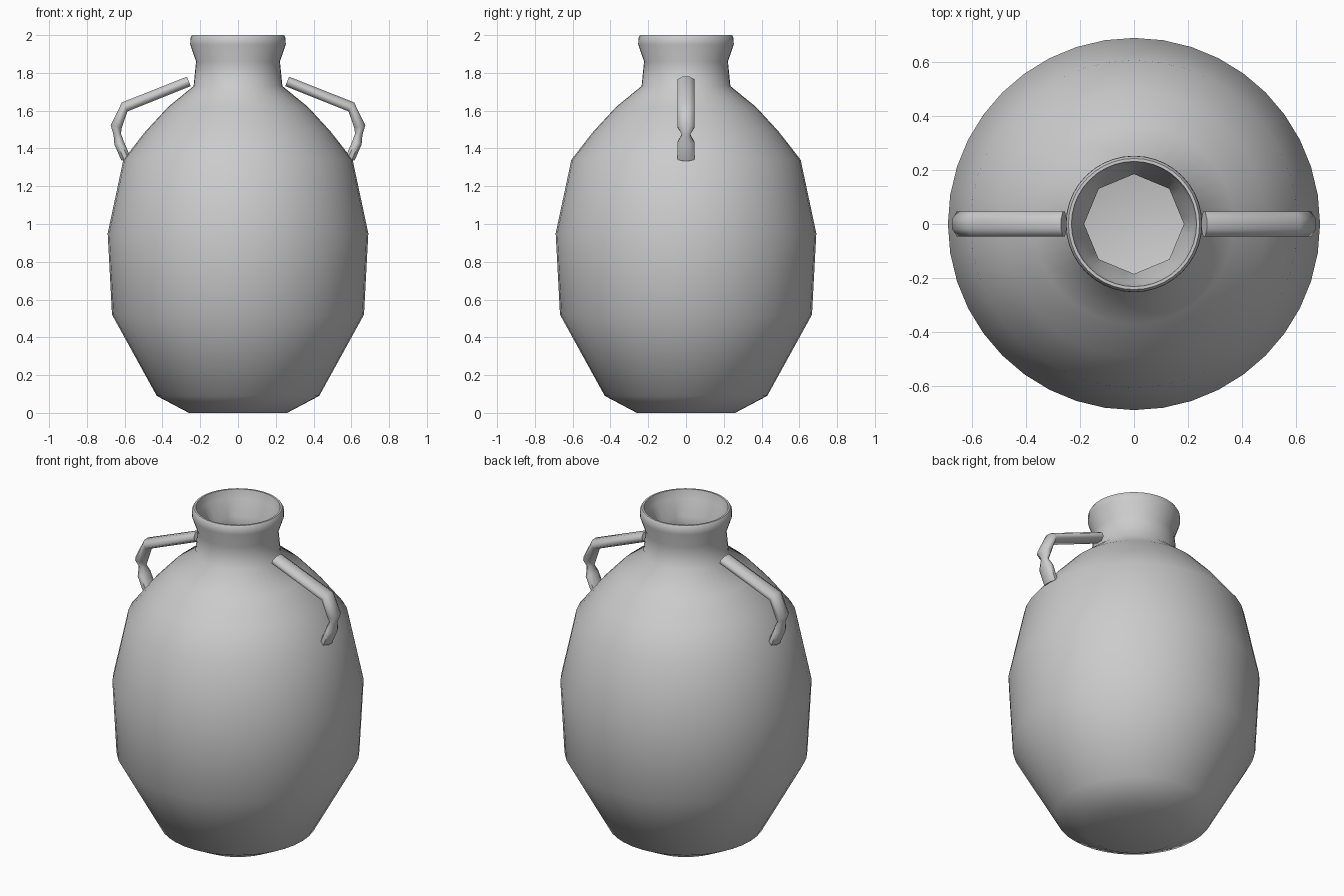
import bpy, bmesh, math
from mathutils import Vector

if "Cube" in bpy.data.objects:
    bpy.data.objects.remove(bpy.data.objects["Cube"])

SIDES = 40


def finish(name, bm, angle):
    bmesh.ops.recalc_face_normals(bm, faces=bm.faces[:])
    me = bpy.data.meshes.new(name)
    bm.to_mesh(me)
    bm.free()
    ob = bpy.data.objects.new(name, me)
    bpy.context.collection.objects.link(ob)
    bpy.ops.object.select_all(action='DESELECT')
    ob.select_set(True)
    bpy.context.view_layer.objects.active = ob
    bpy.ops.object.shade_smooth_by_angle(angle=math.radians(angle))
    return ob


def loft(bm, rings):
    loops = [[bm.verts.new(p) for p in ring] for ring in rings]
    for a, b in zip(loops, loops[1:]):
        n = len(a)
        for i in range(n):
            bm.faces.new((a[i], a[(i + 1) % n], b[(i + 1) % n], b[i]))
    bm.faces.new(loops[0])
    bm.faces.new(loops[-1])


# Jar: outer wall, rim, then down the eight-sided throat to the inner floor
def jar_ring(r, z, octagon=False):
    ring = []
    for i in range(SIDES):
        a = 2 * math.pi * i / SIDES
        k = 1.0
        if octagon:
            k = math.cos(math.pi / 8) / math.cos(a % (math.pi / 4) - math.pi / 8)
        ring.append((r * k * math.cos(a), r * k * math.sin(a), z))
    return ring


outer = [(0.26, 0), (0.43, 0.09), (0.667, 0.52), (0.69, 0.95), (0.607, 1.34),
         (0.49, 1.49), (0.37, 1.62), (0.235, 1.73), (0.222, 1.86), (0.253, 1.95),
         (0.252, 1.985), (0.243, 2.0), (0.232, 2.0), (0.222, 1.95)]
throat = [(0.185, 1.86), (0.185, 1.74)]
inner = [(0.33, 1.6), (0.56, 1.32), (0.64, 0.95), (0.617, 0.54), (0.39, 0.13), (0.24, 0.05)]
bm = bmesh.new()
loft(bm, [jar_ring(*p) for p in outer] + [jar_ring(*p, True) for p in throat]
     + [jar_ring(*p) for p in inner])
finish("jar_body", bm, 50)


# Handles: eight-sided bars pinched near the lower joint (x, z, half width, half thickness)
path = [(0.26, 1.755, 0.046, 0.027), (0.60, 1.62, 0.046, 0.028),
        (0.645, 1.515, 0.046, 0.03), (0.639, 1.475, 0.022, 0.02),
        (0.63, 1.43, 0.046, 0.026), (0.593, 1.345, 0.046, 0.026)]


def handle(name, side):
    rings = []
    for i, (x, z, w, t) in enumerate(path):
        p, q = path[max(i - 1, 0)], path[min(i + 1, len(path) - 1)]
        d = Vector((q[0] - p[0], q[1] - p[1])).normalized()
        ring = []
        for k in range(8):
            a = math.pi / 4 * (k + 0.5)
            s, c = math.sin(a) * t * 1.08, math.cos(a) * w * 1.08
            ring.append((side * (x - d.y * s), c, z + d.x * s))
        rings.append(ring)
    bm = bmesh.new()
    loft(bm, rings)
    finish(name, bm, 60)


handle("handle_right", 1)
handle("handle_left", -1)
